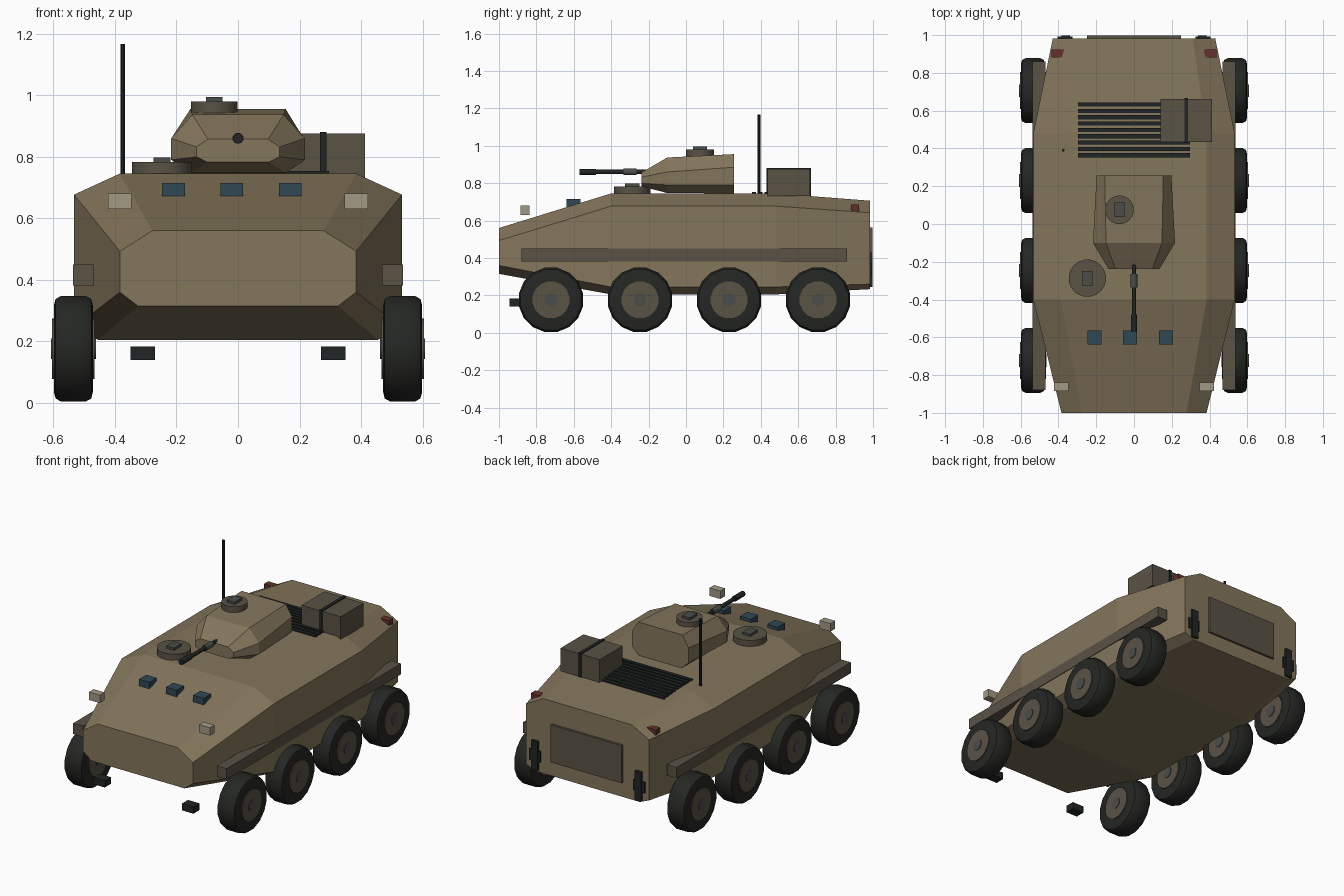
import bpy, bmesh
from math import pi
from mathutils import Matrix, Vector

if "Cube" in bpy.data.objects:
    bpy.data.objects.remove(bpy.data.objects["Cube"])


def material(name, rgb):
    m = bpy.data.materials.new(name)
    m.diffuse_color = (*rgb, 1)
    m.use_nodes = True
    m.node_tree.nodes["Principled BSDF"].inputs["Base Color"].default_value = m.diffuse_color
    return m


TAN = material("tan_paint", (0.23, 0.18, 0.105))
DARK_TAN = material("dark_tan_paint", (0.10, 0.085, 0.06))
RUBBER = material("rubber", (0.018, 0.020, 0.017))
BLACK = material("black_metal", (0.015, 0.018, 0.018))
STEEL = material("grey_steel", (0.07, 0.075, 0.07))
GLASS = material("blue_glass", (0.03, 0.065, 0.09))
LAMP = material("lamp", (0.36, 0.32, 0.23))
RED = material("red_lamp", (0.13, 0.03, 0.025))


def finish(name, bm, mat, smooth=False):
    bmesh.ops.recalc_face_normals(bm, faces=bm.faces[:])
    me = bpy.data.meshes.new(name)
    bm.to_mesh(me)
    bm.free()
    me.materials.append(mat)
    ob = bpy.data.objects.new(name, me)
    bpy.context.collection.objects.link(ob)
    if smooth:
        bpy.ops.object.select_all(action='DESELECT')
        ob.select_set(True)
        bpy.context.view_layer.objects.active = ob
        bpy.ops.object.shade_smooth_by_angle(angle=0.6)
    return ob


def box(name, lo, hi, mat):
    lo, hi = Vector(lo), Vector(hi)
    bm = bmesh.new()
    bmesh.ops.create_cube(bm, size=1, matrix=Matrix.Translation((lo + hi) / 2)
                          @ Matrix.Diagonal((*(hi - lo), 1)))
    return finish(name, bm, mat)


def lathe(name, center, axis, profile, mat, sides=16, smooth=True):
    """Capped turned shape: profile is (offset along axis, radius)."""
    rot = {'X': Matrix.Rotation(pi / 2, 4, 'Y'), 'Y': Matrix.Rotation(-pi / 2, 4, 'X'),
           'Z': Matrix.Identity(4)}[axis]
    bm = bmesh.new()
    rings = []
    for h, r in profile:
        ring = [bm.verts.new(Matrix.Translation(center) @ rot
                             @ Matrix.Rotation(2 * pi * (i + .5) / sides, 4, 'Z') @ Vector((r, 0, h)))
                for i in range(sides)]
        rings.append(ring)
    bridge(bm, rings)
    return finish(name, bm, mat, smooth)


def bridge(bm, rings):
    n = len(rings[0])
    for a, b in zip(rings, rings[1:]):
        for i in range(n):
            j = (i + 1) % n
            bm.faces.new((a[i], a[j], b[j], b[i]))
    bm.faces.new(rings[0])
    bm.faces.new(rings[-1])


def loft(name, stations, mat):
    """Stations: (y, half section of (x, z) points from top to bottom), mirrored in x."""
    bm = bmesh.new()
    rings = []
    for y, half in stations:
        pts = half + [(-x, z) for x, z in reversed(half)]
        rings.append([bm.verts.new((x, y, z)) for x, z in pts])
    bridge(bm, rings)
    return finish(name, bm, mat)


# Hull and turret
mid = [(.385, .745), (.533, .677), (.533, .245), (.455, .205)]
loft("hull", [
    (-1.0, [(.278, .56), (.384, .493), (.384, .36), (.325, .315)]),
    (-.4, mid), (.48, mid),
    (.983, [(.31, .706), (.43, .642), (.43, .26), (.365, .233)])], TAN)
loft("turret", [
    (-.238, [(.098, .857), (.135, .832), (.135, .80), (.1, .783)]),
    (-.1, [(.148, .937), (.217, .86), (.217, .79), (.155, .747)]),
    (.257, [(.155, .955), (.198, .885), (.198, .79), (.15, .745)])], TAN)

# Gun
lathe("gun_barrel", (0, 0, .86), 'Y', [(-.56, .012), (-.15, .012)], BLACK, 12)
lathe("gun_muzzle", (0, 0, .86), 'Y', [(-.57, .017), (-.48, .017)], BLACK, 12)
lathe("gun_sleeve", (0, 0, .86), 'Y', [(-.335, .018), (-.265, .018)], STEEL, 12)

# Hatches with periscope blocks
for name, x, y, z0, z1, r in (("commander_hatch", -.077, .075, .935, .98, .076),
                              ("driver_hatch", -.247, -.287, .735, .783, .099)):
    lathe(name, (x, y, 0), 'Z', [(z0, r), (z1, r)], DARK_TAN, 20)
    box(name + "_block", (x - .027, y - .038, z1 - .002), (x + .027, y + .038, z1 + .015), STEEL)

# Vision blocks on the glacis
for x in (-.21, -.02, .17):
    box("vision_block", (x - .037, -.638, .672), (x + .037, -.565, .714), GLASS)

# Parts repeated on both sides
for s in (-1, 1):
    def side_box(name, x0, x1, ya, yb, za, zb, mat):
        box(name, (min(s * x0, s * x1), ya, za), (max(s * x0, s * x1), yb, zb), mat)
    side_box("side_rail", .468, .537, -.88, .86, .382, .45, DARK_TAN)
    side_box("headlight", .347, .423, -.885, -.838, .63, .68, LAMP)
    side_box("tail_light", .37, .437, .882, .925, .647, .685, RED)
    side_box("front_tow_hook", .27, .35, -.945, -.885, .14, .183, BLACK)
    side_box("rear_tow_plate", .34, .385, .97, .998, .245, .43, BLACK)
    side_box("rear_tow_pin", .325, .405, .975, .992, .30, .37, BLACK)
    # Wheels
    for y in (-.722, -.246, .23, .706):
        c = (s * .535, y, .176)
        lathe("tyre", c, 'X', [(-.063, .145), (-.058, .165), (-.04, .175),
                               (.04, .175), (.058, .165), (.063, .145)], RUBBER)
        lathe("wheel_hub", c, 'X', [(-.069, .1), (.069, .1)], DARK_TAN)
        lathe("hub_cap", c, 'X', [(-.073, .035), (.073, .035)], STEEL, 12)

# Engine louvres, following the sloping rear deck
for i in range(9):
    y = .364 + i * .0335
    z = .745 - max(0, y - .48) * .078
    box("louvre", (-.296, y - .011, z - .02), (.296, y + .011, z + .008), BLACK)

# Stowage box, strap and antenna
box("stowage_box", (.14, .435, .73), (.413, .663, .875), DARK_TAN)
box("stowage_strap", (.267, .43, .73), (.287, .668, .881), BLACK)
lathe("antenna", (-.375, .39, 0), 'Z', [(.73, .008), (1.167, .008)], BLACK, 8)

# Rear door
box("rear_door", (-.248, .97, .325), (.248, .997, .563), DARK_TAN)
